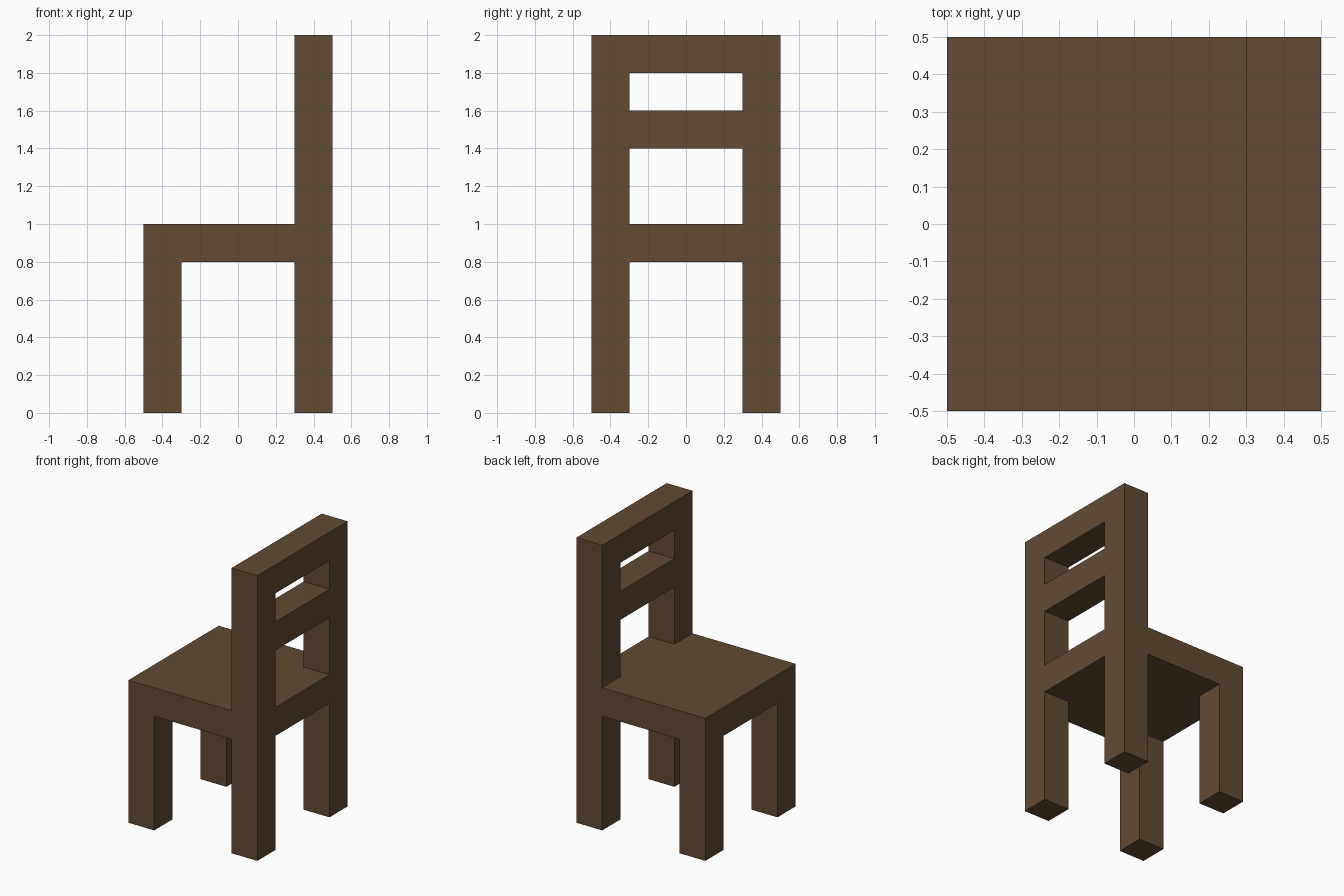
import bpy
import bmesh
from mathutils import Matrix, Vector

HALF = 0.5      # half width and depth of the chair
INNER = 0.3     # inner face of every post
SEAT_LOW, SEAT_TOP = 0.8, 1.0
BACK_LEVELS = (1.4, 1.6, 1.8, 2.0)   # lower and upper edges of the two rails

cube = bpy.data.objects.get("Cube")
if cube:
    bpy.data.objects.remove(cube, do_unlink=True)

wood = bpy.data.materials.new("brown_wood")
wood.use_nodes = True
colour = (0.122, 0.069, 0.034, 1.0)
wood.diffuse_color = colour
wood.node_tree.nodes["Principled BSDF"].inputs["Base Color"].default_value = colour

bm = bmesh.new()


def faces_where(test):
    return [f for f in bm.faces if test(f.calc_center_median(), f.normal)]


def extrude_to(faces, z):
    """Pull horizontal faces to a new height, each as its own post."""
    result = bmesh.ops.extrude_discrete_faces(bm, faces=faces)["faces"]
    for vert in {v for f in result for v in f.verts}:
        vert.co.z = z
    bm.normal_update()
    return result


# Seat slab, cut into a grid so that the corners can become posts
size = Matrix.Diagonal((2 * HALF, 2 * HALF, SEAT_TOP - SEAT_LOW, 1))
place = Matrix.Translation((0, 0, (SEAT_LOW + SEAT_TOP) / 2))
bmesh.ops.create_cube(bm, size=1, matrix=place @ size)
for axis in (Vector((1, 0, 0)), Vector((0, 1, 0))):
    for side in (-INNER, INNER):
        bmesh.ops.bisect_plane(bm, geom=bm.verts[:] + bm.edges[:] + bm.faces[:],
                               plane_co=axis * side, plane_no=axis)
bm.normal_update()

# Four legs
extrude_to(faces_where(lambda c, n: n.z < -0.9 and abs(c.x) > INNER
                       and abs(c.y) > INNER), 0)

# Two back posts, raised in steps that mark the rails
posts = faces_where(lambda c, n: n.z > 0.9 and c.x > INNER and abs(c.y) > INNER)
for level in BACK_LEVELS:
    posts = extrude_to(posts, level)

# Two back rails, bridged between the facing sides of the posts
for low, high in (BACK_LEVELS[:2], BACK_LEVELS[2:]):
    ends = faces_where(lambda c, n: low < c.z < high and abs(n.y) > 0.9
                       and abs(c.y) < HALF - 0.1)
    edges = [e for f in ends for e in f.edges]
    bmesh.ops.delete(bm, geom=ends, context='FACES_ONLY')
    bmesh.ops.bridge_loops(bm, edges=edges)
    bm.normal_update()

bmesh.ops.recalc_face_normals(bm, faces=bm.faces[:])

mesh = bpy.data.meshes.new("chair")
bm.to_mesh(mesh)
bm.free()
mesh.materials.append(wood)
chair = bpy.data.objects.new("chair", mesh)
bpy.context.collection.objects.link(chair)
